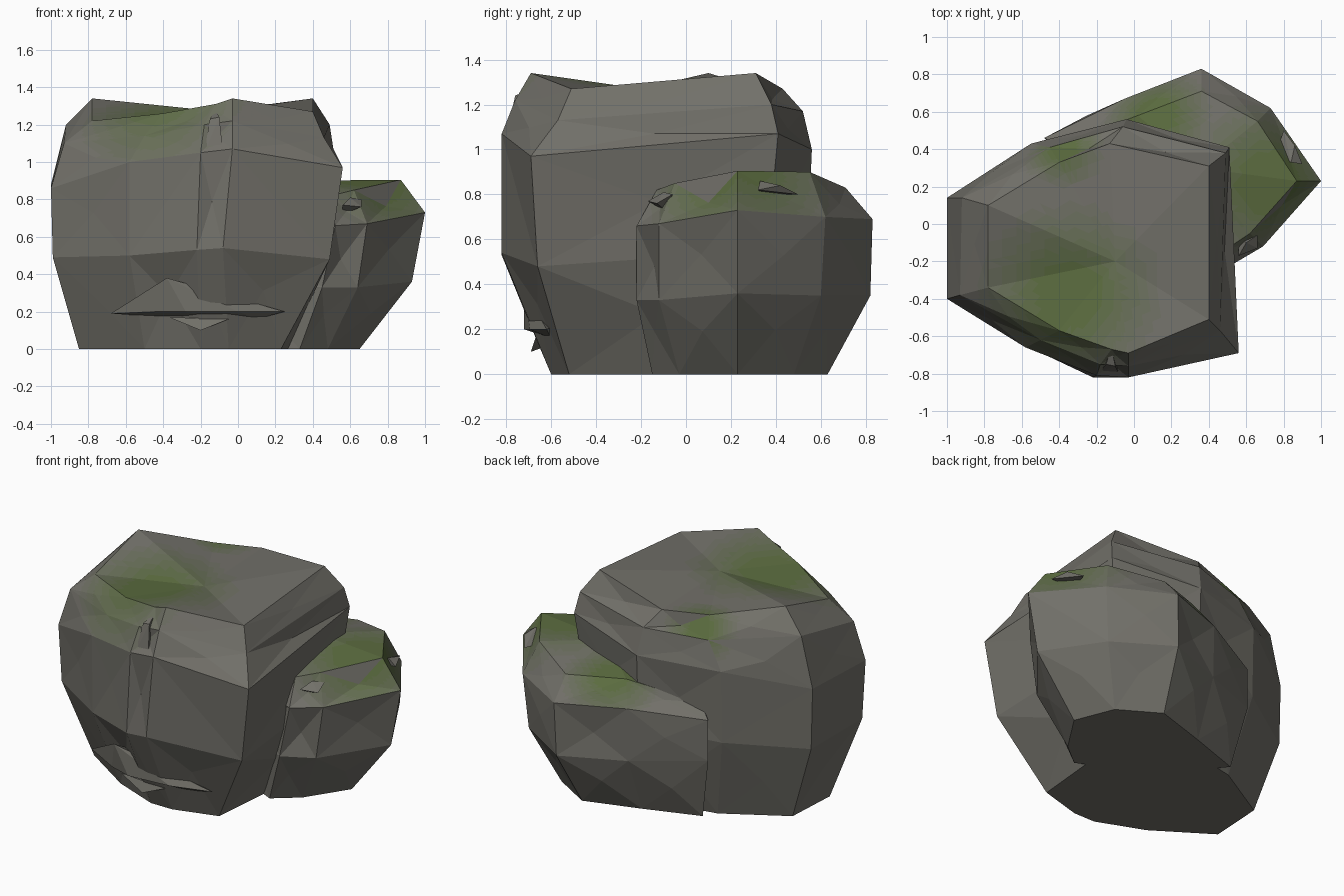
import bpy, bmesh, random
from mathutils import Vector

if "Cube" in bpy.data.objects:
    bpy.data.objects.remove(bpy.data.objects["Cube"])
random.seed(4)


def material(name, rgb):
    m = bpy.data.materials.new(name)
    m.diffuse_color = (*rgb, 1)
    m.use_nodes = True
    m.node_tree.nodes["Principled BSDF"].inputs["Base Color"].default_value = m.diffuse_color
    return m


# Stone blends to moss in seven steps
STONE, MOSS, STEPS = Vector((.168, .163, .142)), Vector((.105, .15, .05)), 7
mats = [material(f"stone_moss_{i}", STONE.lerp(MOSS, i / (STEPS - 1))) for i in range(STEPS)]


def finish(name, bm):
    bmesh.ops.recalc_face_normals(bm, faces=bm.faces[:])
    me = bpy.data.meshes.new(name)
    bm.to_mesh(me)
    bm.free()
    for m in mats:
        me.materials.append(m)
    ob = bpy.data.objects.new(name, me)
    bpy.context.collection.objects.link(ob)
    return ob


def boulder(name, rings, crown, moss):
    """Loft outline rings into a faceted boulder, cap it and paint moss spots (centre, radius)."""
    bm = bmesh.new()
    loops = [[bm.verts.new(p) for p in r] for r in rings]
    n = len(loops[0])
    sides = []
    for lo, hi in zip(loops, loops[1:]):
        for i in range(n):
            j = (i + 1) % n
            sides.append(bm.faces.new((lo[i], lo[j], hi[j], hi[i])))
    bm.faces.new(loops[0][::-1])
    top = bm.verts.new(crown)
    for i in range(n):
        bm.faces.new((loops[-1][i], loops[-1][(i + 1) % n], top))
    # Chip the sides: one crooked centre point per facet
    for f in sides:
        bm.normal_update()
        c = bmesh.ops.poke(bm, faces=[f])["verts"][0]
        c.co += c.normal * random.uniform(-.02, .008)
        c.co += Vector((random.uniform(-.02, .02), random.uniform(-.02, .02), random.uniform(-.016, .016)))
    # Finer faces on the upper surfaces for the moss patches
    bmesh.ops.recalc_face_normals(bm, faces=bm.faces[:])
    edges = {e for f in bm.faces if f.normal.z > .35 for e in f.edges}
    bmesh.ops.subdivide_edges(bm, edges=list(edges), cuts=8, use_grid_fill=True)
    bmesh.ops.triangulate(bm, faces=bm.faces[:])
    for f in bm.faces:
        if f.normal.z > .3:
            c = f.calc_center_median()
            g = max(1 - (c - Vector(p)).length / r for p, r in moss)
            f.material_index = min(STEPS - 1, max(0, int(g * STEPS * 1.3)))
    return finish(name, bm)


def shard(name, pts):
    bm = bmesh.new()
    for p in pts:
        bm.verts.new(p)
    bmesh.ops.convex_hull(bm, input=bm.verts[:])
    return finish(name, bm)


# Large boulder outlines, from the ground up, counter-clockwise from the left front
base = [(-.85, -.25, 0), (-.5, -.48, 0), (-.2, -.6, 0), (-.05, -.6, 0), (.23, -.52, 0),
        (.3, .25, 0), (-.05, .4, 0), (-.45, .32, 0), (-.83, .1, 0)]
waist = [(-.99, -.38, .49), (-.58, -.65, .5), (-.22, -.82, .53), (-.08, -.82, .54), (.49, -.66, .48),
         (.45, .36, .55), (-.04, .54, .54), (-.55, .42, .52), (-.99, .14, .49)]
shoulder = [(-1, -.4, .86), (-.58, -.66, 1), (-.2, -.81, 1.05), (-.03, -.82, 1.07), (.56, -.69, .97),
            (.51, .41, 1.07), (-.04, .56, 1), (-.55, .43, .98), (-1, .14, .88)]
step = [(-.93, -.38, 1.1), (-.5, -.62, 1.14), (-.18, -.75, 1.2), (-.03, -.76, 1.22), (.46, -.57, 1.13),
        (.49, .38, 1.2), (-.06, .52, 1.17), (-.45, .41, 1.15), (-.92, .14, 1.2)]
rim = [(-.78, -.34, 1.22), (-.4, -.57, 1.26), (-.12, -.67, 1.31), (-.03, -.69, 1.34), (.4, -.51, 1.27),
       (.4, .31, 1.34), (-.13, .43, 1.27), (-.4, .33, 1.27), (-.78, .1, 1.34)]
boulder("large_boulder", [base, waist, shoulder, step, rim], (-.1, -.2, 1.27),
        [((-.35, -.38, 1.25), .55), ((-.38, .4, 1.2), .25)])

# Small boulder leaning behind; its last outline point is buried in the large one
base = [(.33, -.15, 0), (.48, -.03, 0), (.65, .23, 0), (.55, .48, 0), (.3, .63, 0),
        (-.05, .52, 0), (-.4, .4, 0), (-.1, .05, 0)]
low = [(.45, -.22, .33), (.64, -.12, .33), (.93, .23, .36), (.7, .6, .35), (.35, .82, .35),
       (-.05, .66, .36), (-.48, .46, .4), (-.1, .05, .35)]
high = [(.52, -.22, .66), (.69, -.12, .67), (1, .23, .73), (.73, .62, .7), (.36, .83, .69),
        (-.05, .67, .7), (-.48, .46, .66), (-.1, .05, .7)]
rim = [(.5, -.13, .82), (.62, -.05, .85), (.87, .23, .905), (.66, .55, .9), (.36, .71, .83),
       (.02, .58, .84), (-.4, .42, .74), (-.1, .05, .85)]
boulder("small_boulder", [base, low, high, rim], (.35, .3, .9),
        [((.72, .22, .89), .5), ((.12, .58, .84), .33)])

# Chipped ledge low on the front
shard("front_ledge", [(-.68, -.52, .19), (-.43, -.67, .2), (-.28, -.72, .2), (.25, -.62, .2), (0, -.695, .2),
                      (-.38, -.72, .38), (-.3, -.5, .25), (-.25, -.55, .16), (.1, -.6, .16)])
shard("ledge_chip", [(-.37, -.66, .17), (-.2, -.69, .1), (-.05, -.67, .16), (-.2, -.55, .15)])
# Chips near the top of the front ridge and around the small boulder
shard("ridge_chip", [(-.18, -.79, 1.05), (-.08, -.8, 1.05), (-.1, -.76, 1.24), (-.15, -.75, 1.23),
                     (-.12, -.66, 1.28), (-.13, -.78, .85)])
shard("moss_side_chip", [(.9, .32, .82), (.86, .42, .84), (.84, .33, .86), (.8, .5, .8), (.75, .35, .8)])
shard("front_side_chip", [(.66, -.13, .76), (.56, -.17, .77), (.6, -.1, .81), (.66, -.06, .8), (.56, -.08, .72)])
